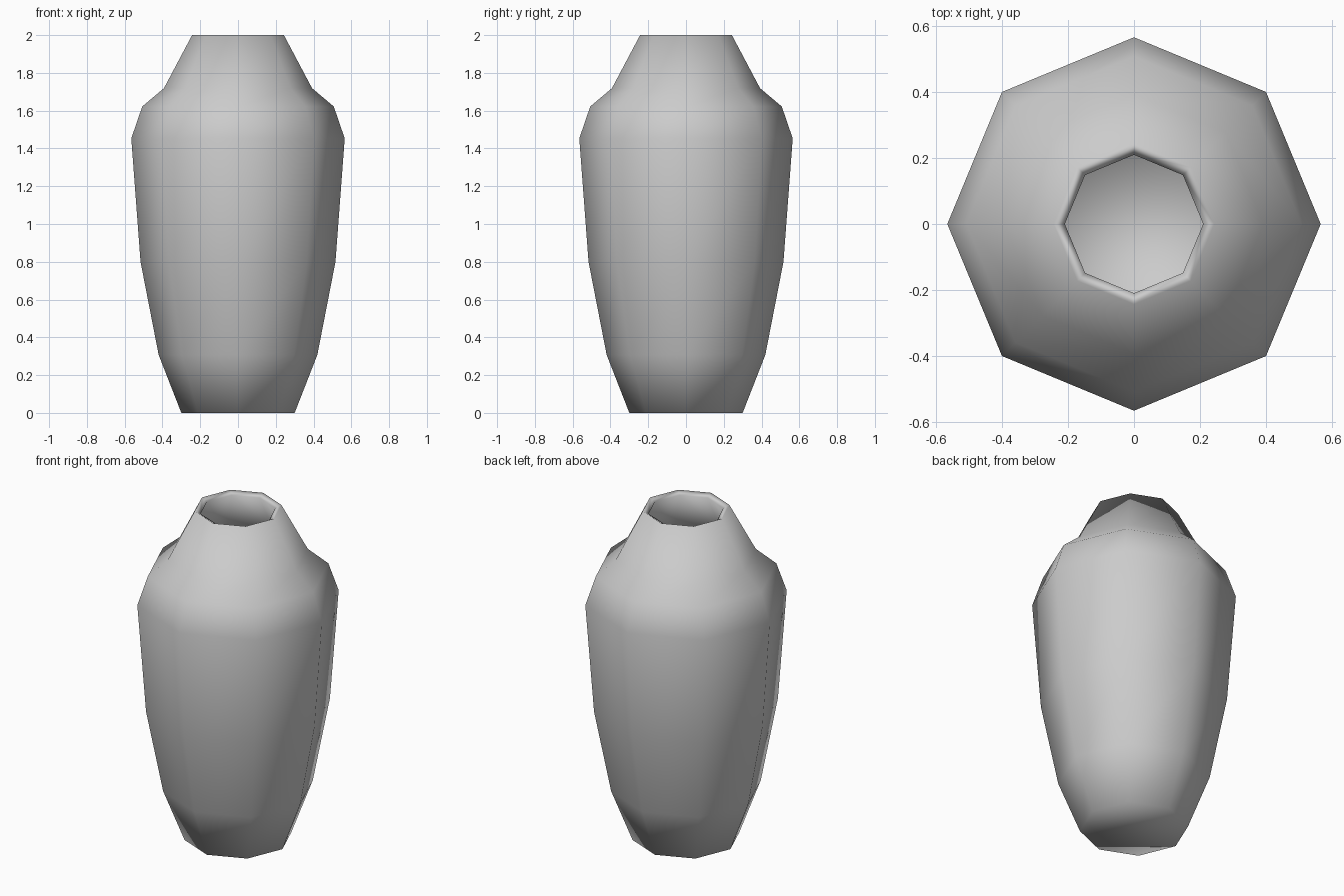
import bpy, bmesh
from math import cos, sin, pi

if "Cube" in bpy.data.objects:
    bpy.data.objects.remove(bpy.data.objects["Cube"])

SIDES = 8
# Outer profile: (corner radius, height)
PROFILE = [(0.30, 0.0), (0.42, 0.307), (0.516, 0.80), (0.565, 1.453),
           (0.507, 1.622), (0.392, 1.719), (0.243, 2.0)]

# Octagonal vase wall with a closed base and an open neck
bm = bmesh.new()
rings = [[bm.verts.new((r * cos(2 * pi * i / SIDES), r * sin(2 * pi * i / SIDES), z))
          for i in range(SIDES)] for r, z in PROFILE]
bm.faces.new(rings[0][::-1])
for low, high in zip(rings, rings[1:]):
    for i in range(SIDES):
        j = (i + 1) % SIDES
        bm.faces.new((low[i], low[j], high[j], high[i]))
for face in bm.faces:
    face.smooth = True
mesh = bpy.data.meshes.new("vase")
bm.to_mesh(mesh)
bm.free()
vase = bpy.data.objects.new("vase", mesh)
bpy.context.collection.objects.link(vase)

# Wall thickness, grown inward so the rim slopes into the opening
wall = vase.modifiers.new("wall_thickness", 'SOLIDIFY')
wall.thickness = 0.038
wall.offset = -1
